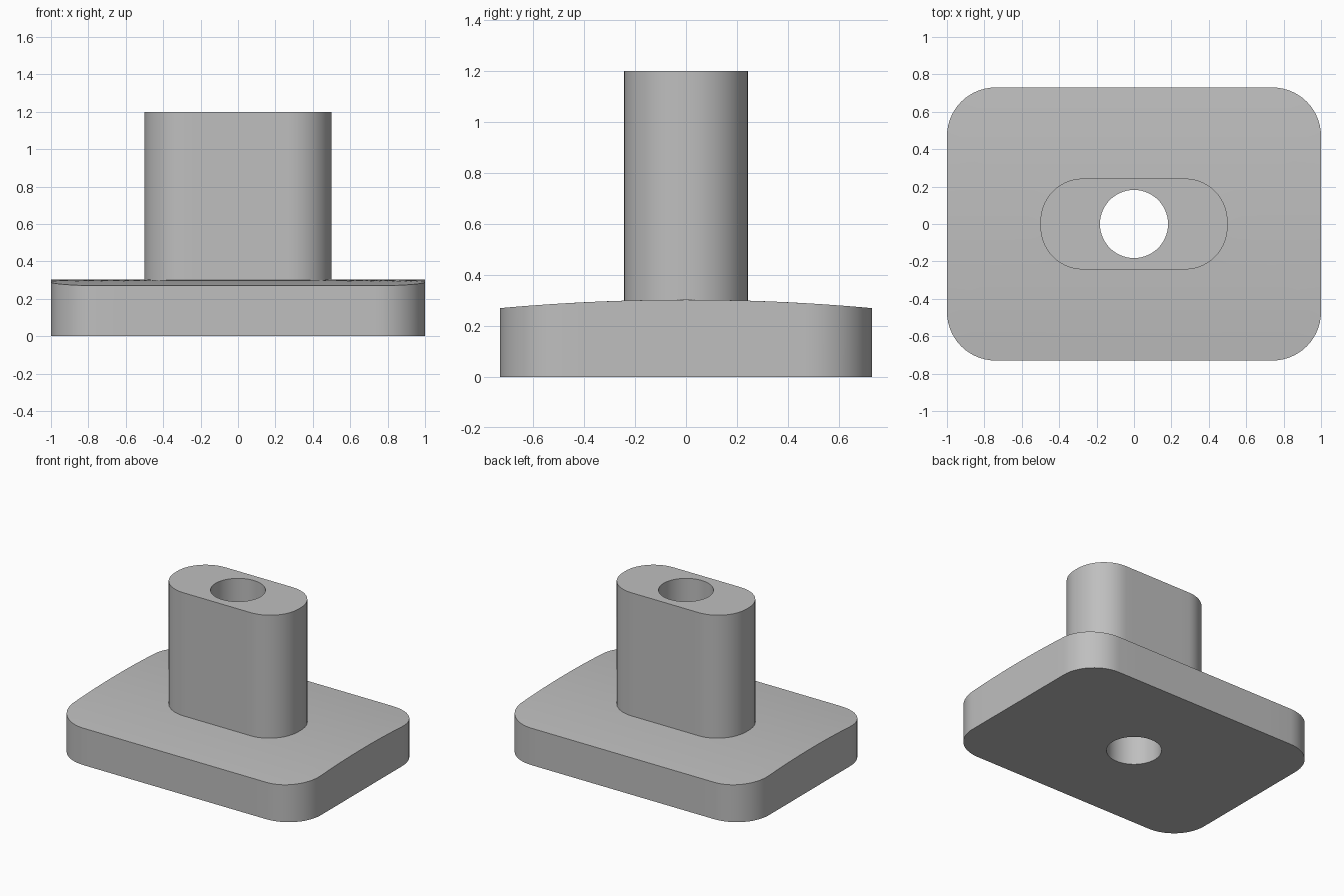
import bpy, bmesh, math

if "Cube" in bpy.data.objects:
    bpy.data.objects.remove(bpy.data.objects["Cube"])

ARC, SIDE = 14, 8          # segments per corner and per straight side
QUARTER = ARC + SIDE


def rounded_rect(hx, hy, r):
    """Outline points, counter-clockwise, starting on the right side."""
    corners = [(hx - r, hy - r), (r - hx, hy - r), (r - hx, r - hy), (hx - r, r - hy)]
    pts = []
    for q in range(4):
        cx, cy = corners[q]
        px, py = corners[q - 1]
        a0 = q * math.pi / 2
        ox, oy = r * math.cos(a0), r * math.sin(a0)
        for i in range(SIDE):
            t = i / SIDE
            pts.append((px + (cx - px) * t + ox, py + (cy - py) * t + oy))
        for i in range(ARC):
            a = a0 + i / ARC * math.pi / 2
            pts.append((cx + r * math.cos(a), cy + r * math.sin(a)))
    return pts


def circle(r):
    """Circle with the same point count, aligned with the outlines."""
    angles = [(i - SIDE / 2) / QUARTER * math.pi / 2 for i in range(4 * QUARTER)]
    return [(r * math.cos(a), r * math.sin(a)) for a in angles]


def crown(y):
    """Slightly domed top of the base."""
    return 0.303 - 0.033 * (y / 0.73) ** 2


base = rounded_rect(1.0, 0.73, 0.26)
post = rounded_rect(0.5, 0.243, 0.228)
hole = circle(0.182)

# Rings from the hole's bottom, around the outside, to the hole's top
rings = [[(x, y, 0) for x, y in hole], [(x, y, 0) for x, y in base]]
STEPS = 8
for s in range(STEPS + 1):
    t = s / STEPS
    ring = []
    for (bx, by), (px, py) in zip(base, post):
        x, y = bx + (px - bx) * t, by + (py - by) * t
        ring.append((x, y, crown(y)))
    rings.append(ring)
rings.append([(x, y, 1.2) for x, y in post])
rings.append([(x, y, 1.2) for x, y in hole])

bm = bmesh.new()
loops = [[bm.verts.new(p) for p in ring] for ring in rings]
for k, a in enumerate(loops):
    b = loops[(k + 1) % len(loops)]
    for i in range(len(a)):
        j = (i + 1) % len(a)
        bm.faces.new((a[i], a[j], b[j], b[i]))
bmesh.ops.recalc_face_normals(bm, faces=bm.faces)

mesh = bpy.data.meshes.new("flanged_post")
bm.to_mesh(mesh)
bm.free()
obj = bpy.data.objects.new("flanged_post", mesh)
bpy.context.collection.objects.link(obj)

# Plain grey
grey = bpy.data.materials.new("grey")
grey.diffuse_color = (0.52, 0.52, 0.52, 1)
grey.use_nodes = True
grey.node_tree.nodes["Principled BSDF"].inputs["Base Color"].default_value = grey.diffuse_color
mesh.materials.append(grey)

bpy.context.view_layer.objects.active = obj
obj.select_set(True)
bpy.ops.object.shade_smooth_by_angle(angle=math.radians(30))
